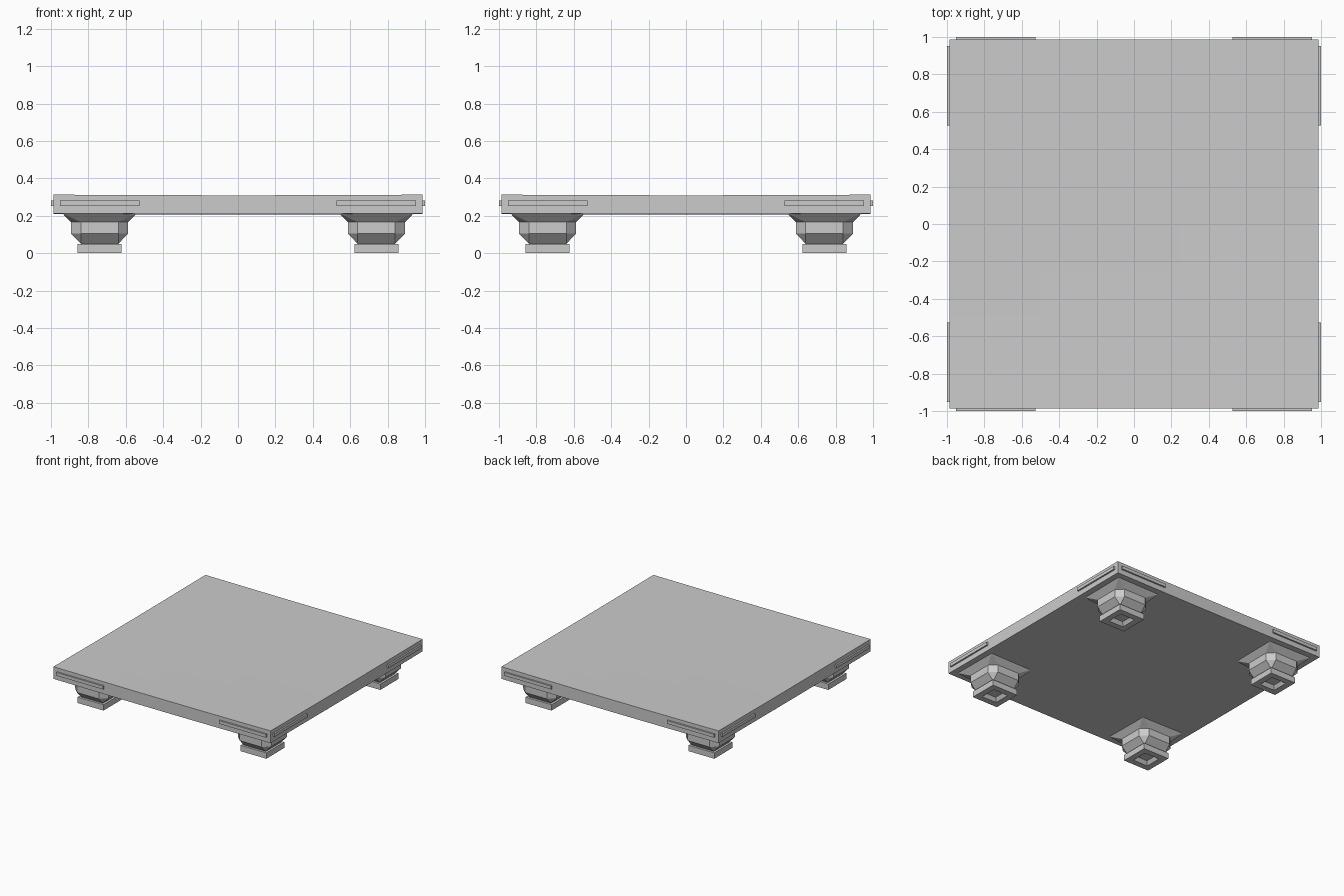
import bpy, bmesh, math

if "Cube" in bpy.data.objects:
    bpy.data.objects.remove(bpy.data.objects["Cube"])

def make_object(name, bm):
    bmesh.ops.recalc_face_normals(bm, faces=bm.faces)
    mesh = bpy.data.meshes.new(name)
    bm.to_mesh(mesh)
    bm.free()
    obj = bpy.data.objects.new(name, mesh)
    bpy.context.collection.objects.link(obj)
    return obj

def add_box(bm, cx, cy, cz, sx, sy, sz):
    verts = bmesh.ops.create_cube(bm, size=1)["verts"]
    bmesh.ops.scale(bm, vec=(sx, sy, sz), verts=verts)
    bmesh.ops.translate(bm, vec=(cx, cy, cz), verts=verts)

def loft(bm, rings, cap_start=True, cap_end=True):
    loops = [[bm.verts.new(p) for p in ring] for ring in rings]
    for a, b in zip(loops, loops[1:]):
        n = len(a)
        for i in range(n):
            bm.faces.new((a[i], a[(i + 1) % n], b[(i + 1) % n], b[i]))
    if cap_start:
        bm.faces.new(loops[0])
    if cap_end:
        bm.faces.new(loops[-1])

def chamfered(cx, cy, half, cut, z):
    """Square ring with cut corners."""
    pts, s = [], half - cut
    for k in range(4):
        c, d = (1, 0, -1, 0)[k], (0, 1, 0, -1)[k]
        for x, y in ((half, s), (s, half)):
            pts.append((cx + x * c - y * d, cy + x * d + y * c, z))
    return pts

def square(cx, cy, half, z):
    return [(cx + sx * half, cy + sy * half, z)
            for sx, sy in ((1, 1), (-1, 1), (-1, -1), (1, -1))]

# Deck: thin slab, sagging very slightly towards the middle
bm = bmesh.new()
add_box(bm, 0, 0, 0.263, 1.974, 1.974, 0.1)
bmesh.ops.subdivide_edges(
    bm, edges=[e for e in bm.edges if abs(e.verts[0].co.z - e.verts[1].co.z) < 0.01],
    cuts=7, use_grid_fill=True)
for v in bm.verts:
    v.co.z -= 0.0035 * (math.cos(v.co.x * math.pi / 1.974) + math.cos(v.co.y * math.pi / 1.974))
make_object("deck", bm)

corners = [(sx, sy) for sx in (-1, 1) for sy in (-1, 1)]

for i, (sx, sy) in enumerate(corners, 1):
    x, y = sx * 0.74, sy * 0.74

    # Leg block: flared top, cut-corner middle, tapered bottom
    bm = bmesh.new()
    loft(bm, [chamfered(x, y, 0.10, 0, 0.04),
              chamfered(x, y, 0.10, 0, 0.05),
              chamfered(x, y, 0.153, 0.053, 0.105),
              chamfered(x, y, 0.153, 0.053, 0.166),
              chamfered(x, y, 0.20, 0, 0.214)])
    bmesh.ops.remove_doubles(bm, verts=bm.verts, dist=0.0005)
    make_object(f"leg_block_{i}", bm)

    # Foot with a hollow underneath
    bm = bmesh.new()
    loft(bm, [square(x, y, 0.1175, 0.048), square(x, y, 0.1175, 0),
              square(x, y, 0.068, 0), square(x, y, 0.05, 0.03)])
    make_object(f"foot_{i}", bm)

    # Raised edge strips on both outer sides of the corner
    bm = bmesh.new()
    add_box(bm, x, sy * 0.985, 0.267, 0.425, 0.03, 0.027)
    add_box(bm, sx * 0.985, y, 0.267, 0.03, 0.425, 0.027)
    make_object(f"edge_strips_{i}", bm)
